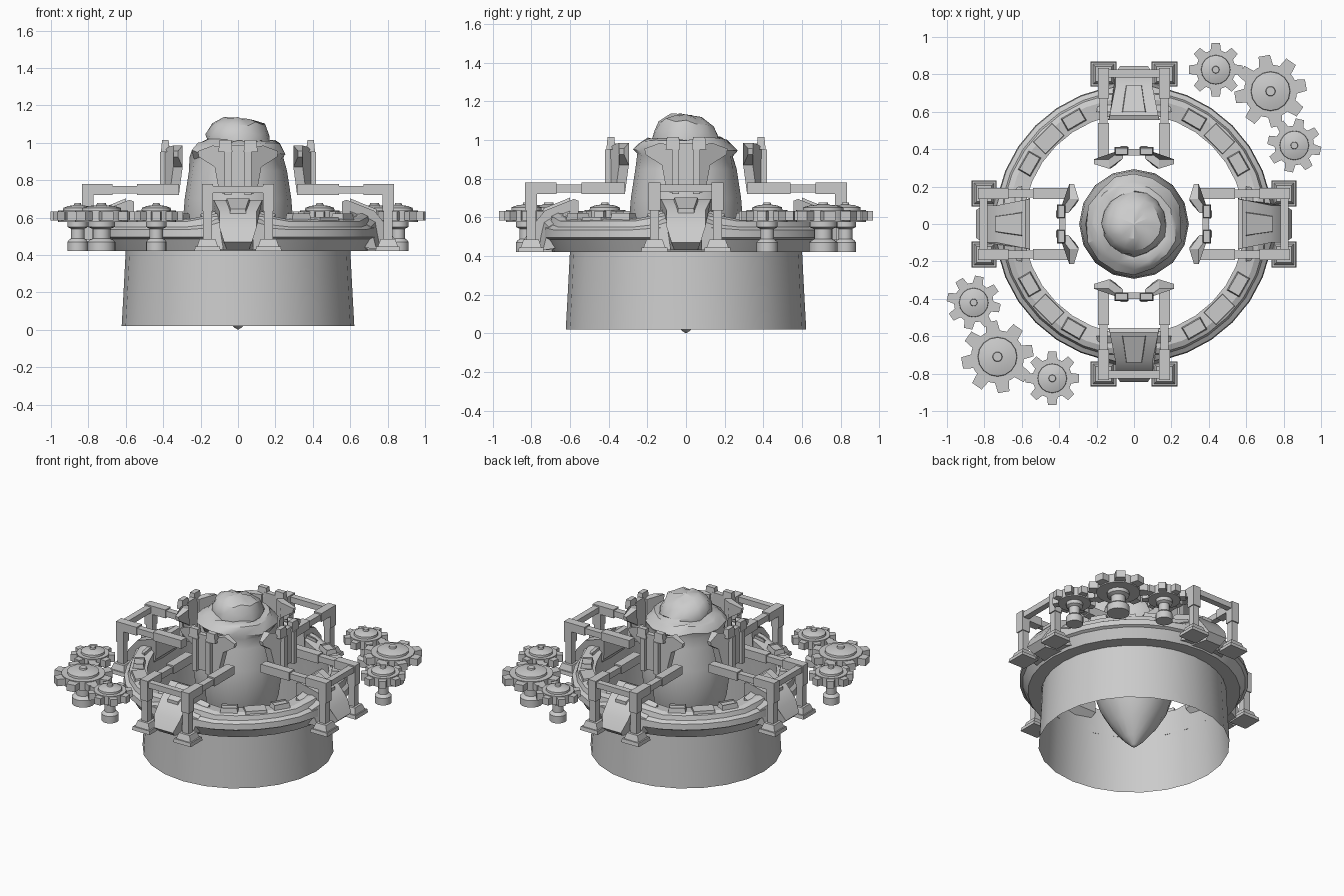
import bpy, bmesh, math, random
from mathutils import Matrix, Vector

if "Cube" in bpy.data.objects:
    bpy.data.objects.remove(bpy.data.objects["Cube"])

random.seed(4)
grey = bpy.data.materials.new("stone_grey")
grey.diffuse_color = (0.6, 0.6, 0.6, 1)
grey.use_nodes = True
grey.node_tree.nodes["Principled BSDF"].inputs["Base Color"].default_value = grey.diffuse_color


def finish(name, bm, angle=30, copies=(0,), loc=(0, 0, 0), fix=True):
    """Turn a bmesh into one or more objects rotated about z."""
    if fix:
        bmesh.ops.recalc_face_normals(bm, faces=bm.faces)
    me = bpy.data.meshes.new(name)
    bm.to_mesh(me)
    bm.free()
    me.materials.append(grey)
    me.shade_smooth()
    me.set_sharp_from_angle(angle=math.radians(angle))
    for i, a in enumerate(copies):
        ob = bpy.data.objects.new(name if len(copies) == 1 else f"{name}_{i + 1}", me)
        ob.rotation_euler.z = math.radians(a)
        ob.location = loc
        bpy.context.collection.objects.link(ob)


def lathe(bm, prof, n, closed=False, shape=None, at=(0, 0)):
    """Revolve (radius, z) points about a vertical axis."""
    rows = []
    for r, z in prof:
        if r == 0:
            rows.append([bm.verts.new((at[0], at[1], z))] * n)
            continue
        row = []
        for i in range(n):
            a = 2 * math.pi * i / n
            p = Vector((r * math.cos(a), r * math.sin(a), z))
            if shape:
                p = shape(p, a)
            row.append(bm.verts.new(p + Vector((at[0], at[1], 0))))
        rows.append(row)
    pairs = list(zip(rows, rows[1:])) + ([(rows[-1], rows[0])] if closed else [])
    for lo, hi in pairs:
        for i in range(n):
            j = (i + 1) % n
            vs = list(dict.fromkeys([lo[i], lo[j], hi[j], hi[i]]))
            if len(vs) > 2:
                bm.faces.new(vs)


def loft(bm, a, b):
    """Solid between two matching outlines."""
    va, vb = [bm.verts.new(p) for p in a], [bm.verts.new(p) for p in b]
    bm.faces.new(va)
    bm.faces.new(vb[::-1])
    n = len(va)
    for i in range(n):
        bm.faces.new((va[i], va[(i + 1) % n], vb[(i + 1) % n], vb[i]))


def rect(cx, cy, hx, hy, z):
    return [(cx - hx, cy - hy, z), (cx + hx, cy - hy, z), (cx + hx, cy + hy, z), (cx - hx, cy + hy, z)]


def box(bm, x0, x1, y0, y1, z0, z1, taper=0.0):
    cx, cy, hx, hy = (x0 + x1) / 2, (y0 + y1) / 2, abs(x1 - x0) / 2, abs(y1 - y0) / 2
    loft(bm, rect(cx, cy, hx, hy, z0), rect(cx, cy, hx - taper, hy - taper, z1))


QUARTERS = (0, 90, 180, 270)

# open skirt under the ring
bm = bmesh.new()
lathe(bm, [(0.622, 0.02), (0.612, 0.2), (0.60, 0.43)], 24)
finish("skirt", bm)


# flared ring, rising towards the four gates
def rise(p, a):
    if p.z > 0.5:
        p.z += 0.045 * max(0, math.cos(4 * a)) ** 1.5 * (p.z - 0.5) / 0.09
    return p


bm = bmesh.new()
lathe(bm, [(0.60, 0.42), (0.69, 0.42), (0.725, 0.485), (0.745, 0.495), (0.74, 0.535),
           (0.715, 0.55), (0.705, 0.58), (0.675, 0.592), (0.59, 0.585)], 32, True, rise)
finish("ring", bm, 22)

# framed plates on the ring
for ang in (30, 60):
    bm = bmesh.new()
    box(bm, 0.605, 0.685, -0.06, 0.06, 0.575, 0.622, 0.008)
    bm.faces.ensure_lookup_table()
    top = max(bm.faces, key=lambda f: f.calc_center_median().z)
    bmesh.ops.inset_region(bm, faces=[top], thickness=0.017)
    for v in top.verts:
        v.co.z -= 0.012
    finish(f"ring_plate_{ang}", bm, copies=[ang + q for q in QUARTERS])
# low spacer block between each pair of plates
bm = bmesh.new()
box(bm, 0.595, 0.695, -0.075, 0.075, 0.56, 0.603, 0.006)
finish("ring_spacer", bm, copies=[45 + q for q in QUARTERS])


# central rock column with hanging tip and lopsided head
def rock(p, a):
    if p.z > 0.9:
        p.x *= 1 + random.uniform(-0.05, 0.05)
        p.y *= 1 + random.uniform(-0.05, 0.05)
        p.z += random.uniform(-0.012, 0.012)
    if p.z > 1.02:
        p.z -= 0.17 * max(p.y + 0.05, 0)
    return p


bm = bmesh.new()
lathe(bm, [(0, 0), (0.02, 0.012), (0.07, 0.06), (0.15, 0.16), (0.22, 0.28), (0.27, 0.43),
           (0.293, 0.6), (0.285, 0.7), (0.262, 0.85), (0.25, 0.92), (0.262, 0.95), (0.235, 0.99),
           (0.205, 1.005), (0.172, 1.01), (0.17, 1.05), (0.14, 1.10), (0.08, 1.13), (0, 1.132)],
      16, False, rock)
finish("rock_column", bm, 35)

# gate frames: stepped feet, posts, crossbar and inward arms
bm = bmesh.new()
for s in (-1, 1):
    x = 0.163 * s
    box(bm, x - 0.07, x + 0.07, -0.868, -0.735, 0.42, 0.445, 0.004)
    box(bm, x - 0.056, x + 0.056, -0.855, -0.748, 0.445, 0.485, 0.014)
    box(bm, x - 0.024, x + 0.024, -0.825, -0.777, 0.48, 0.65)
    box(bm, x - 0.03, x + 0.03, -0.833, -0.772, 0.635, 0.725)
    box(bm, x - 0.03, x + 0.03, -0.833, -0.67, 0.72, 0.78)
    box(bm, x - 0.022, x + 0.022, -0.68, -0.53, 0.728, 0.77)
    box(bm, x - 0.03, x + 0.03, -0.54, -0.315, 0.72, 0.78)
box(bm, -0.14, 0.14, -0.825, -0.782, 0.73, 0.77)
finish("gate_frame", bm, copies=QUARTERS)

# sloped gate block: (y, z, half width) side profile
prof = [(-0.555, 0.56, 0.14), (-0.555, 0.685, 0.135), (-0.58, 0.695, 0.13), (-0.73, 0.635, 0.10),
        (-0.80, 0.55, 0.10), (-0.845, 0.47, 0.075), (-0.80, 0.43, 0.06), (-0.66, 0.43, 0.09)]
bm = bmesh.new()
loft(bm, [(-w, y, z) for y, z, w in prof], [(w, y, z) for y, z, w in prof])
# raised centre panel on the slope
loft(bm, [(-0.07, -0.60, 0.66), (0.07, -0.60, 0.66), (0.045, -0.74, 0.60), (-0.045, -0.74, 0.60)],
     [(-0.06, -0.60, 0.702), (0.06, -0.60, 0.702), (0.04, -0.74, 0.645), (-0.04, -0.74, 0.645)])
# flared cheeks joining block and ring
for s in (-1, 1):
    loft(bm, [(s * 0.08, -0.60, 0.45), (s * 0.08, -0.76, 0.43), (s * 0.08, -0.74, 0.58), (s * 0.08, -0.60, 0.64)],
         [(s * 0.2, -0.60, 0.45), (s * 0.15, -0.74, 0.43), (s * 0.18, -0.71, 0.55), (s * 0.2, -0.60, 0.62)])
finish("gate_block", bm, copies=QUARTERS)

# claws clasping the column: centre plates and swept wings
bm = bmesh.new()
box(bm, -0.045, 0.045, -0.40, -0.365, 0.73, 0.985)
wing = [(0.06, 0.72), (0.10, 0.735), (0.125, 0.87), (0.21, 0.925), (0.215, 0.955), (0.135, 0.985), (0.06, 0.97)]
for s in (-1, 1):
    box(bm, s * 0.035, s * 0.072, -0.418, -0.365, 0.72, 0.95)
    box(bm, s * 0.03, s * 0.105, -0.412, -0.365, 0.95, 1.015, 0.006)

    def sweep(x, t):
        return -0.40 + 0.9 * min(max(x - 0.06, 0), 0.06) + t * (0.05 if x < 0.2 else 0.025)
    loft(bm, [(s * x, sweep(x, 0), z) for x, z in wing], [(s * x, sweep(x, 1), z) for x, z in wing])
finish("claw", bm, copies=QUARTERS)


# gears on pedestals
def gear(name, x, y, r, turn):
    bm = bmesh.new()
    k = r / 0.145
    body = r * 0.74
    lathe(bm, [(0, 0.42), (0.056 * k, 0.42), (0.056 * k, 0.47), (0.046 * k, 0.482), (0.036 * k, 0.488),
               (0.036 * k, 0.54), (0.055 * k, 0.55), (0.055 * k, 0.575), (0, 0.575)], 16)
    lathe(bm, [(0, 0.575), (body, 0.575), (body, 0.638), (0, 0.638)], 24)
    lathe(bm, [(0.08 * k, 0.635), (0.078 * k, 0.652), (0.05 * k, 0.662), (0.02 * k, 0.666),
               (0.018 * k, 0.678), (0, 0.678)], 16)
    for i in range(8):
        m = Matrix.Rotation(math.radians(turn + 45 * i), 3, 'Z')
        plan = [(body * 0.9, -0.2 * r), (r, -0.16 * r), (r, 0.16 * r), (body * 0.9, 0.2 * r)]
        loft(bm, [m @ Vector((u, v, 0.583)) for u, v in plan], [m @ Vector((u, v, 0.632)) for u, v in plan])
    finish(name, bm, loc=(x, y, 0))


for side, s in (("back", 1), ("front", -1)):
    gear(f"{side}_gear_large", 0.73 * s, 0.71 * s, 0.192, 10)
    gear(f"{side}_gear_inner", 0.437 * s, 0.825 * s, 0.143, 0)
    gear(f"{side}_gear_outer", 0.857 * s, 0.42 * s, 0.143, -12)
